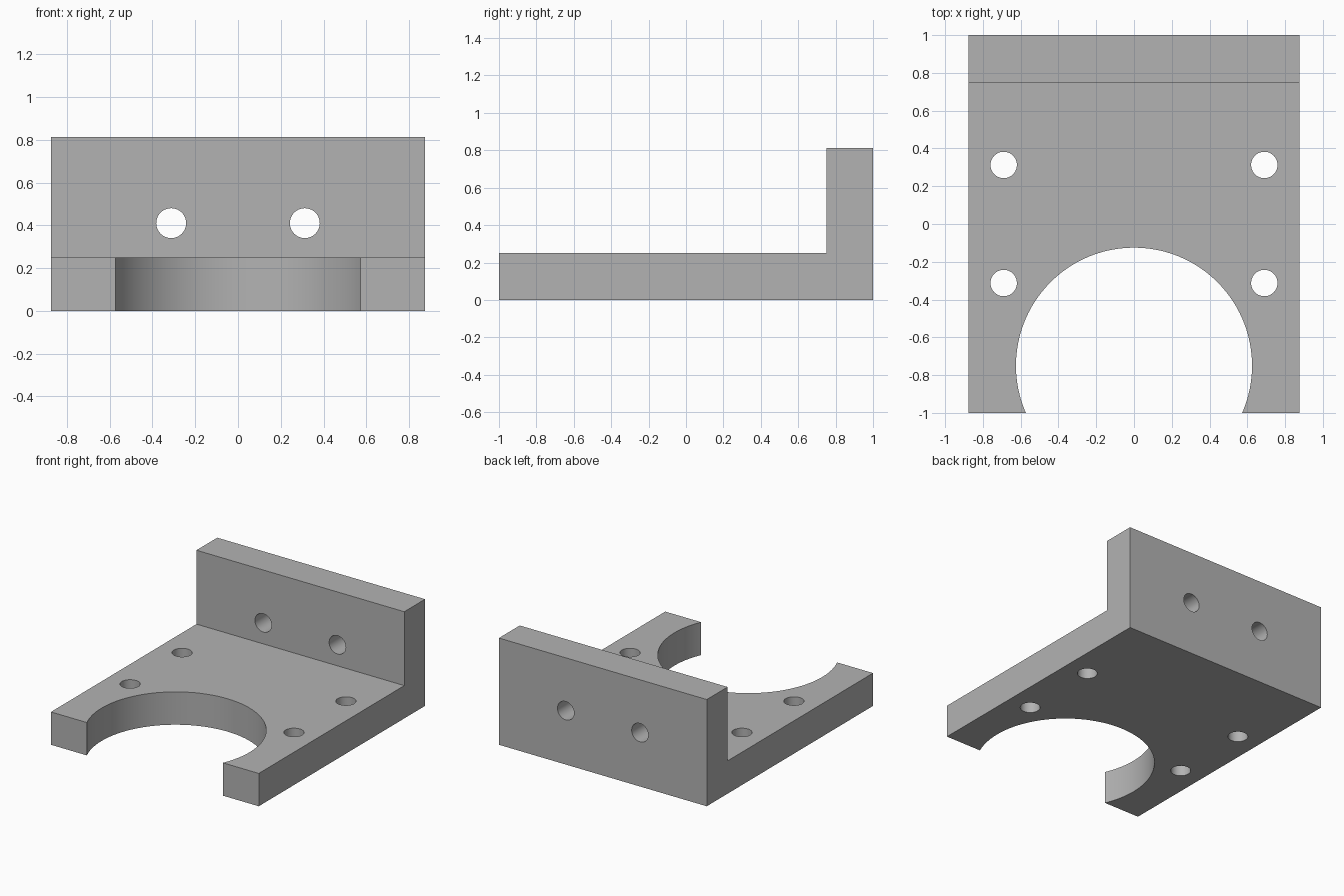
import bpy
import bmesh
import math
from mathutils import Vector

cube = bpy.data.objects.get("Cube")
if cube:
    bpy.data.objects.remove(cube, do_unlink=True)

HALF_W = 0.875
PLATE_T = 0.25
HEIGHT = 0.8125
HOLE_R = 0.07

# Single grey material
grey = bpy.data.materials.new("plain grey")
grey.use_nodes = True
colour = (0.45, 0.45, 0.45, 1)
grey.diffuse_color = colour
grey.node_tree.nodes["Principled BSDF"].inputs["Base Color"].default_value = colour


# L-shaped side profile (y, z) extruded across the width
def make_bracket():
    profile = [(-1, 0), (1, 0), (1, HEIGHT), (1 - PLATE_T, HEIGHT),
               (1 - PLATE_T, PLATE_T), (-1, PLATE_T)]
    bm = bmesh.new()
    face = bm.faces.new([bm.verts.new((-HALF_W, y, z)) for y, z in profile])
    ext = bmesh.ops.extrude_face_region(bm, geom=[face])
    moved = [g for g in ext["geom"] if isinstance(g, bmesh.types.BMVert)]
    bmesh.ops.translate(bm, verts=moved, vec=Vector((2 * HALF_W, 0, 0)))
    bmesh.ops.recalc_face_normals(bm, faces=bm.faces)
    mesh = bpy.data.meshes.new("angle_bracket")
    bm.to_mesh(mesh)
    bm.free()
    mesh.materials.append(grey)
    obj = bpy.data.objects.new("angle_bracket", mesh)
    bpy.context.collection.objects.link(obj)
    return obj


# Round cutter, then an exact boolean difference
def drill(target, name, location, radius, sides, tilt=0):
    bpy.ops.mesh.primitive_cylinder_add(vertices=sides, radius=radius, depth=0.6,
                                        location=location, rotation=(tilt, 0, 0))
    cutter = bpy.context.object
    cutter.name = name
    cutter.hide_render = True
    cutter.data.materials.append(grey)
    mod = target.modifiers.new(name, "BOOLEAN")
    mod.operation = "DIFFERENCE"
    mod.solver = "EXACT"
    mod.object = cutter
    bpy.context.view_layer.objects.active = target
    bpy.ops.object.modifier_apply(modifier=name)
    bpy.data.objects.remove(cutter, do_unlink=True)


bracket = make_bracket()

# Large open round cutout at the front edge
drill(bracket, "round_cutout", (0, -0.75, PLATE_T / 2), 0.625, 96)

# Mounting holes through the base plate and the upright wall
for side in (-1, 1):
    for y in (-0.3125, 0.3125):
        drill(bracket, "base_hole", (side * 0.69, y, PLATE_T / 2), HOLE_R, 40)
    drill(bracket, "wall_hole", (side * 0.3125, 0.875, 0.41), HOLE_R, 40, math.pi / 2)

# Smooth bores, sharp plate edges
bpy.ops.object.select_all(action="DESELECT")
bracket.select_set(True)
bpy.context.view_layer.objects.active = bracket
bpy.ops.object.shade_smooth_by_angle(angle=math.radians(30))
